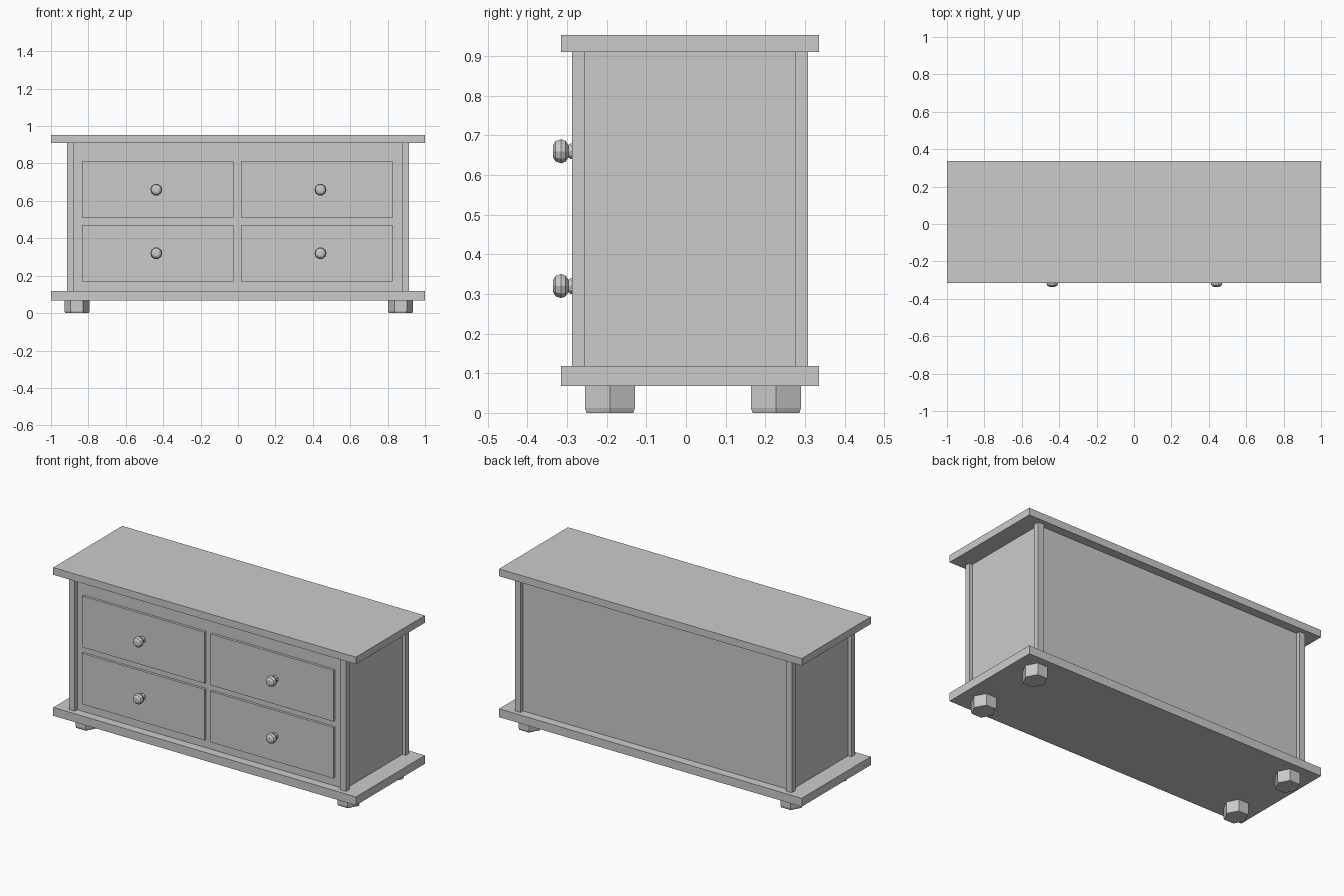
import bpy, bmesh
from math import cos, sin, pi

if "Cube" in bpy.data.objects:
    bpy.data.objects.remove(bpy.data.objects["Cube"])


def make(name, bm):
    bmesh.ops.recalc_face_normals(bm, faces=bm.faces[:])
    me = bpy.data.meshes.new(name)
    bm.to_mesh(me)
    bm.free()
    ob = bpy.data.objects.new(name, me)
    bpy.context.collection.objects.link(ob)
    return ob


def box(name, x0, x1, y0, y1, z0, z1):
    bm = bmesh.new()
    bmesh.ops.create_cube(bm, size=1)
    for v in bm.verts:
        v.co = ((x0 + x1) / 2 + v.co.x * (x1 - x0),
                (y0 + y1) / 2 + v.co.y * (y1 - y0),
                (z0 + z1) / 2 + v.co.z * (z1 - z0))
    return make(name, bm)


def lathe(name, profile, sides, place):
    """Flat-sided turned part; place maps (u, v, height) to a position."""
    bm = bmesh.new()
    rings = [[bm.verts.new(place(r * cos(2 * pi * i / sides),
                                 r * sin(2 * pi * i / sides), h))
              for i in range(sides)] for r, h in profile]
    for a, b in zip(rings, rings[1:]):
        for i in range(sides):
            j = (i + 1) % sides
            bm.faces.new((a[i], a[j], b[j], b[i]))
    bm.faces.new(rings[0])
    bm.faces.new(rings[-1])
    return make(name, bm)


# Top and base slabs
box("top_slab", -1, 1, -0.315, 0.336, 0.91, 0.953)
box("base_slab", -1, 1, -0.315, 0.336, 0.068, 0.118)

# Recessed carcass between the posts
box("carcass", -0.893, 0.893, -0.264, 0.284, 0.118, 0.91)

# Corner posts
for sx, side in ((-1, "left"), (1, "right")):
    x0, x1 = sorted((sx * 0.915, sx * 0.877))
    box("front_post_" + side, x0, x1, -0.288, -0.255, 0.118, 0.91)
    box("back_post_" + side, x0, x1, 0.275, 0.308, 0.118, 0.91)

# Drawers with faceted knobs
knob = [(0.021, -0.27), (0.021, -0.290), (0.017, -0.297), (0.028, -0.304),
        (0.032, -0.315), (0.027, -0.329), (0.015, -0.336)]
for row, z0, z1, kz in (("lower", 0.168, 0.472, 0.32), ("upper", 0.508, 0.814, 0.66)):
    for side, x0, x1, kx in (("left", -0.834, -0.025, -0.437), ("right", 0.015, 0.825, 0.441)):
        box(f"drawer_{row}_{side}", x0, x1, -0.279, -0.255, z0, z1)
        lathe(f"knob_{row}_{side}", knob, 10,
              lambda u, v, h: (kx + u, h, kz + v))

# Stubby faceted feet
for side, fx in (("left", -0.861), ("right", 0.869)):
    for end, fy in (("front", -0.192), ("back", 0.227)):
        lathe(f"foot_{end}_{side}", [(0.063, 0), (0.067, 0.012), (0.067, 0.07)], 6,
              lambda u, v, h: (fx + u, fy + v * 1.085, h))
